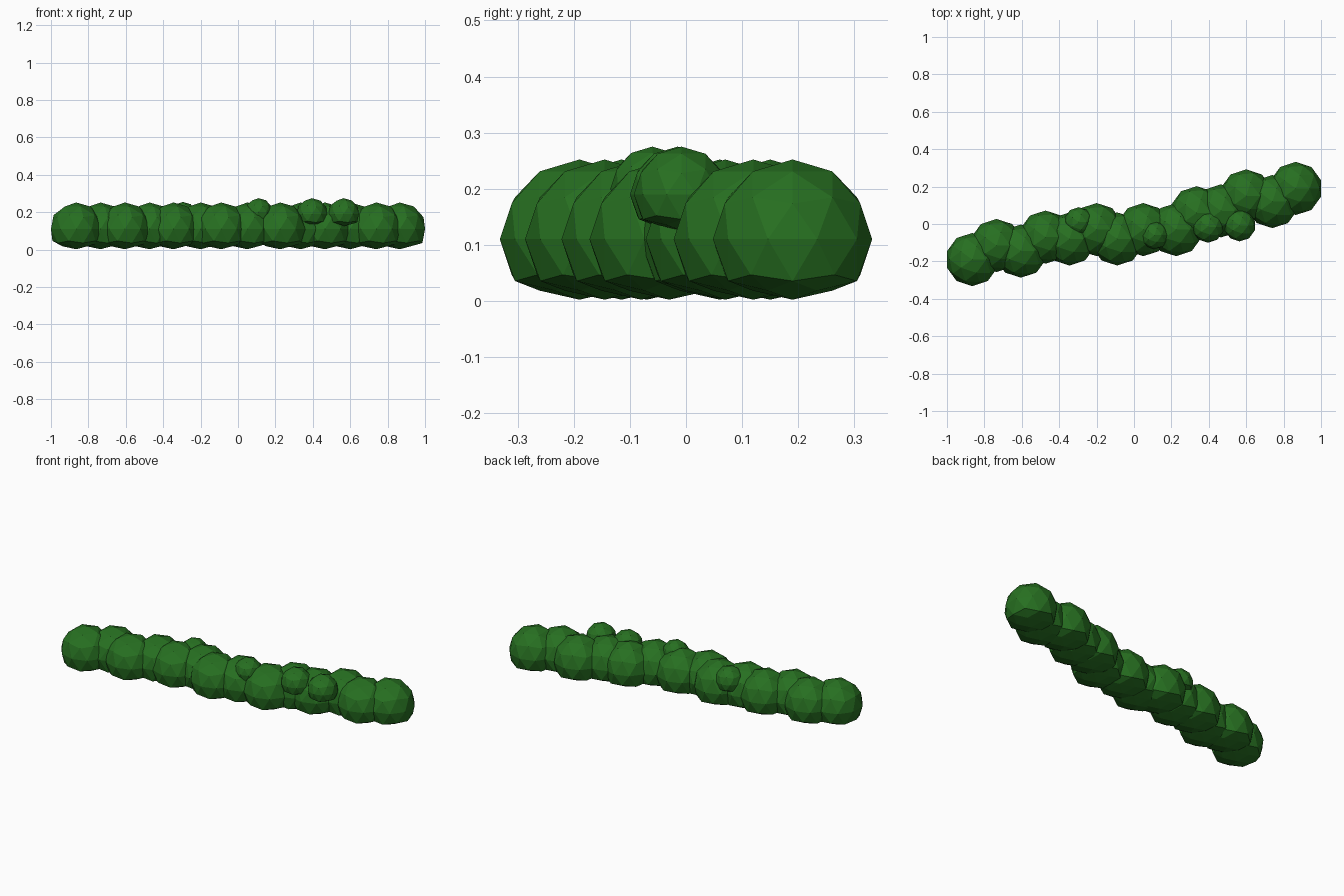
import bpy

mat = bpy.data.materials.new("leaf_green")
mat.diffuse_color = (0.02, 0.16, 0.015, 1)


def clump(name, x, y, z, r):
    # low-poly leaf ball with a flattened underside
    bpy.ops.mesh.primitive_ico_sphere_add(subdivisions=2, radius=r, location=(x, y, z))
    ob = bpy.context.object
    ob.name = name
    for v in ob.data.vertices:
        if v.co.z < -0.6 * r:
            v.co.z *= 0.76
    ob.data.materials.append(mat)


# main zigzag row of the hedge
R = 0.142
row = [(-0.865, -0.19), (-0.735, -0.115), (-0.605, -0.145), (-0.473, -0.07),
       (-0.345, -0.08), (-0.20, -0.03), (-0.09, -0.08), (0.05, -0.03),
       (0.225, -0.03), (0.335, 0.06), (0.465, 0.07), (0.60, 0.15),
       (0.74, 0.12), (0.865, 0.19)]
for i, (x, y) in enumerate(row):
    clump(f"hedge_clump_{i + 1}", x, y, 0.11, R)

# small tufts on top
tufts = [(-0.295, 0.01, 0.175, 0.08), (0.11, -0.06, 0.2, 0.075),
         (0.395, -0.015, 0.19, 0.085), (0.565, -0.008, 0.19, 0.085)]
for i, t in enumerate(tufts):
    clump(f"small_tuft_{i + 1}", *t)
